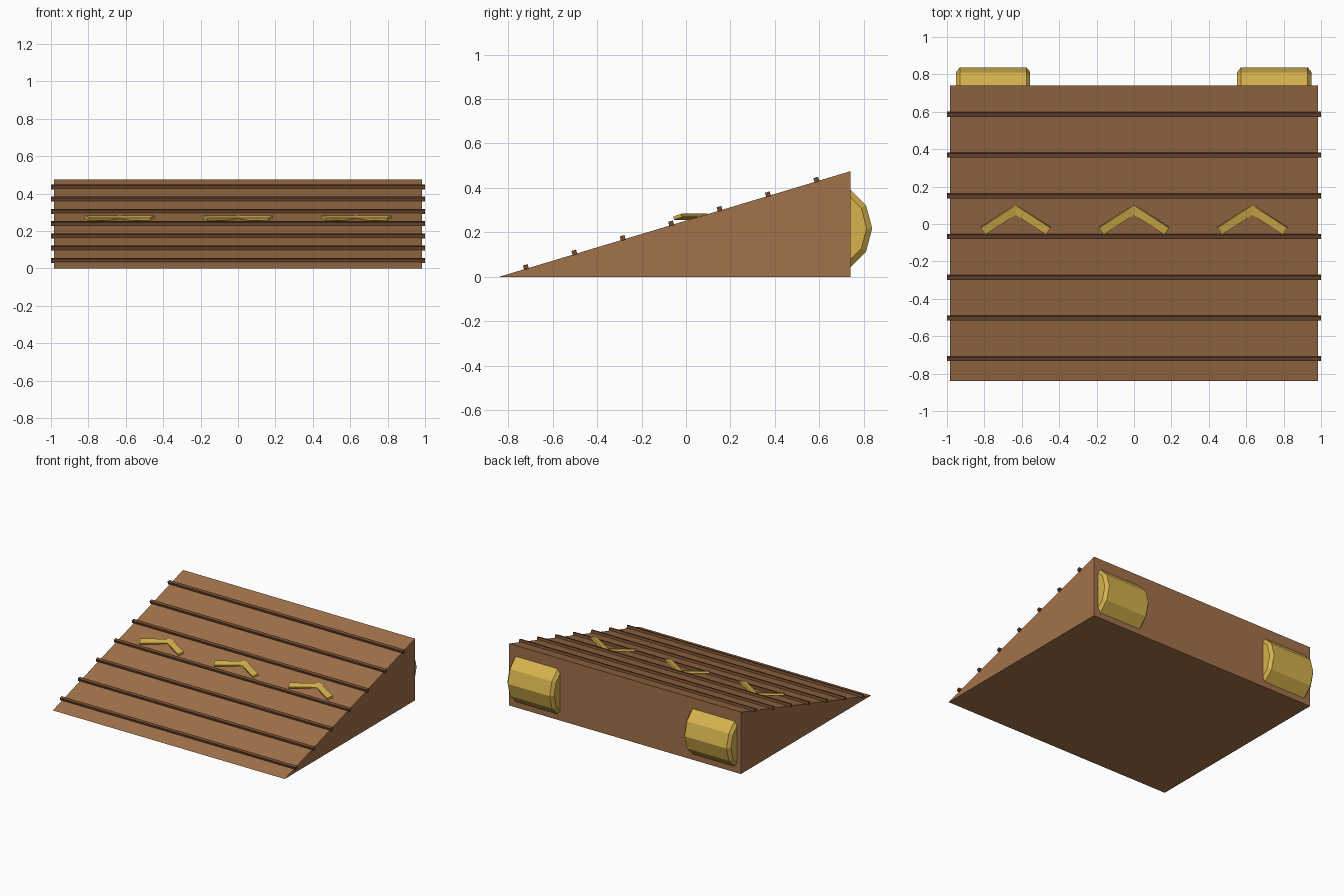
import bpy
import bmesh
import math
from mathutils import Matrix

cube = bpy.data.objects.get("Cube")
if cube:
    bpy.data.objects.remove(cube)

# Ramp dimensions
HALF_W, FRONT, BACK, TOP = 0.985, -0.84, 0.74, 0.475
SLOPE = math.atan2(TOP, BACK - FRONT)


def surface(y):
    return (y - FRONT) * math.tan(SLOPE)


def material(name, rgb):
    mat = bpy.data.materials.new(name)
    mat.use_nodes = True
    mat.diffuse_color = (*rgb, 1)
    mat.node_tree.nodes["Principled BSDF"].inputs["Base Color"].default_value = (*rgb, 1)
    return mat


wood = material("wood brown", (0.36, 0.168, 0.067))
dark_wood = material("dark wood", (0.162, 0.07, 0.03))
gold = material("gold", (0.68, 0.45, 0.075))


def finish(name, bm, mat):
    bmesh.ops.recalc_face_normals(bm, faces=bm.faces)
    mesh = bpy.data.meshes.new(name)
    bm.to_mesh(mesh)
    bm.free()
    mesh.materials.append(mat)
    obj = bpy.data.objects.new(name, mesh)
    bpy.context.collection.objects.link(obj)
    return obj


def loft(name, rings, mat):
    """Joins matching rings of points and caps both ends."""
    bm = bmesh.new()
    loops = [[bm.verts.new(p) for p in ring] for ring in rings]
    for a, b in zip(loops, loops[1:]):
        for i in range(len(a)):
            j = (i + 1) % len(a)
            bm.faces.new((a[i], a[j], b[j], b[i]))
    bm.faces.new(loops[0])
    bm.faces.new(loops[-1])
    return finish(name, bm, mat)


def box(name, size, location, rotation, mat):
    bm = bmesh.new()
    bmesh.ops.create_cube(bm, size=1, matrix=Matrix.Diagonal((*size, 1)))
    obj = finish(name, bm, mat)
    obj.location = location
    obj.rotation_euler = rotation
    return obj


# Wedge body
profile = [(FRONT, 0), (BACK, 0), (BACK, TOP)]
loft("ramp", [[(x, y, z) for y, z in profile] for x in (-HALF_W, HALF_W)], wood)

# Grip slats across the slope
for i in range(7):
    y = -0.72 + 0.2178 * i
    box(f"slat_{i + 1}", (2.0, 0.022, 0.022), (0, y, surface(y) + 0.007),
        (SLOPE, 0, 0), dark_wood)

# Chevron arrows, two tilted bars each
for i, x in enumerate((-0.633, 0, 0.633)):
    for side, s in (("right", -1), ("left", 1)):
        box(f"chevron_{i + 1}_{side}", (0.218, 0.045, 0.015),
            (x + s * 0.084, 0.022, 0.270), (SLOPE, 0, -s * 0.576), gold)

# Chamfered twelve-sided drums set into the back
for name, x in (("drum_right", -0.753), ("drum_left", 0.75)):
    rings = []
    for dx, r in ((-0.198, 0.183), (-0.178, 0.208), (0.178, 0.208), (0.198, 0.183)):
        rings.append([(x + dx, 0.63 + r * math.cos(a), 0.218 + r * math.sin(a))
                      for a in (math.tau * k / 12 for k in range(12))])
    loft(name, rings, gold)
